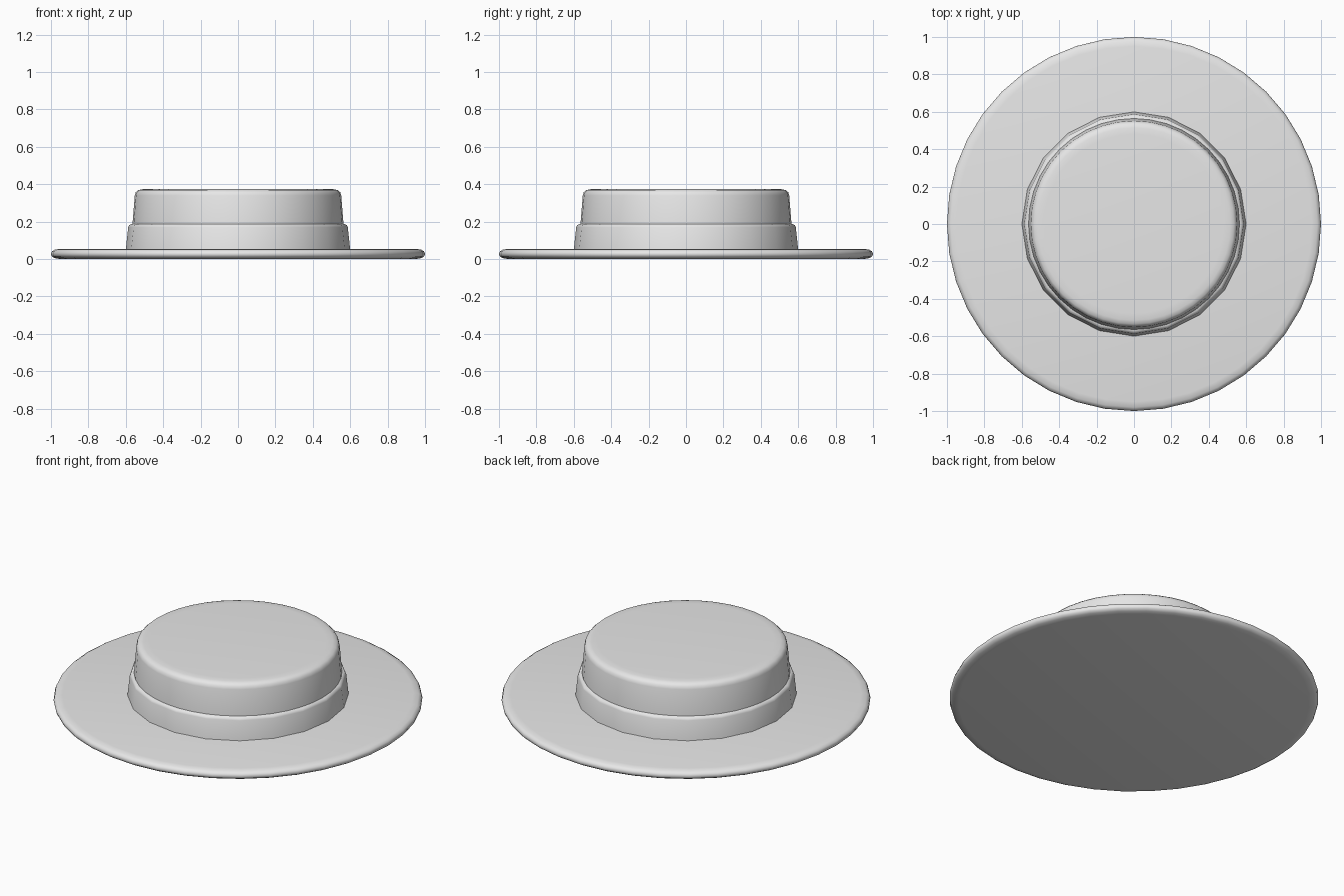
import bpy, bmesh
from math import cos, sin, pi, radians

cube = bpy.data.objects.get("Cube")
if cube:
    bpy.data.objects.remove(cube, do_unlink=True)

# One flat colour for the whole hat
felt = bpy.data.materials.new("light_grey")
felt.use_nodes = True
felt.diffuse_color = (0.8, 0.8, 0.8, 1)
felt.node_tree.nodes["Principled BSDF"].inputs["Base Color"].default_value = (0.8, 0.8, 0.8, 1)


def lathe(name, profile, sides, angle=60):
    """Turn a (radius, height) profile around z and cap both ends."""
    bm = bmesh.new()
    rings = []
    for r, z in profile:
        rings.append([bm.verts.new((r * sin(2 * pi * i / sides), r * cos(2 * pi * i / sides), z))
                      for i in range(sides)])
    for low, high in zip(rings, rings[1:]):
        for i in range(sides):
            j = (i + 1) % sides
            bm.faces.new((low[i], low[j], high[j], high[i]))
    bm.faces.new(rings[0])
    bm.faces.new(rings[-1])
    bmesh.ops.recalc_face_normals(bm, faces=bm.faces)
    mesh = bpy.data.meshes.new(name)
    bm.to_mesh(mesh)
    bm.free()
    mesh.materials.append(felt)
    obj = bpy.data.objects.new(name, mesh)
    bpy.context.collection.objects.link(obj)
    bpy.ops.object.select_all(action="DESELECT")
    obj.select_set(True)
    bpy.context.view_layer.objects.active = obj
    bpy.ops.object.shade_smooth_by_angle(angle=radians(angle))
    return obj


# Flat brim with a rounded rim, closed underneath
lathe("brim", [(0.95, 0), (0.98, 0.005), (0.995, 0.014), (1, 0.027),
               (0.995, 0.041), (0.98, 0.05), (0.95, 0.055)], 40)

# Faceted band around the foot of the crown
lathe("hat_band", [(0.6, 0.05), (0.587, 0.17), (0.583, 0.18), (0.572, 0.187), (0.55, 0.188)], 20)

# Tapered crown with a soft top edge
lathe("crown", [(0.572, 0.05), (0.564, 0.19), (0.552, 0.34), (0.547, 0.357),
                (0.535, 0.368), (0.515, 0.373), (0.48, 0.375)], 40)
